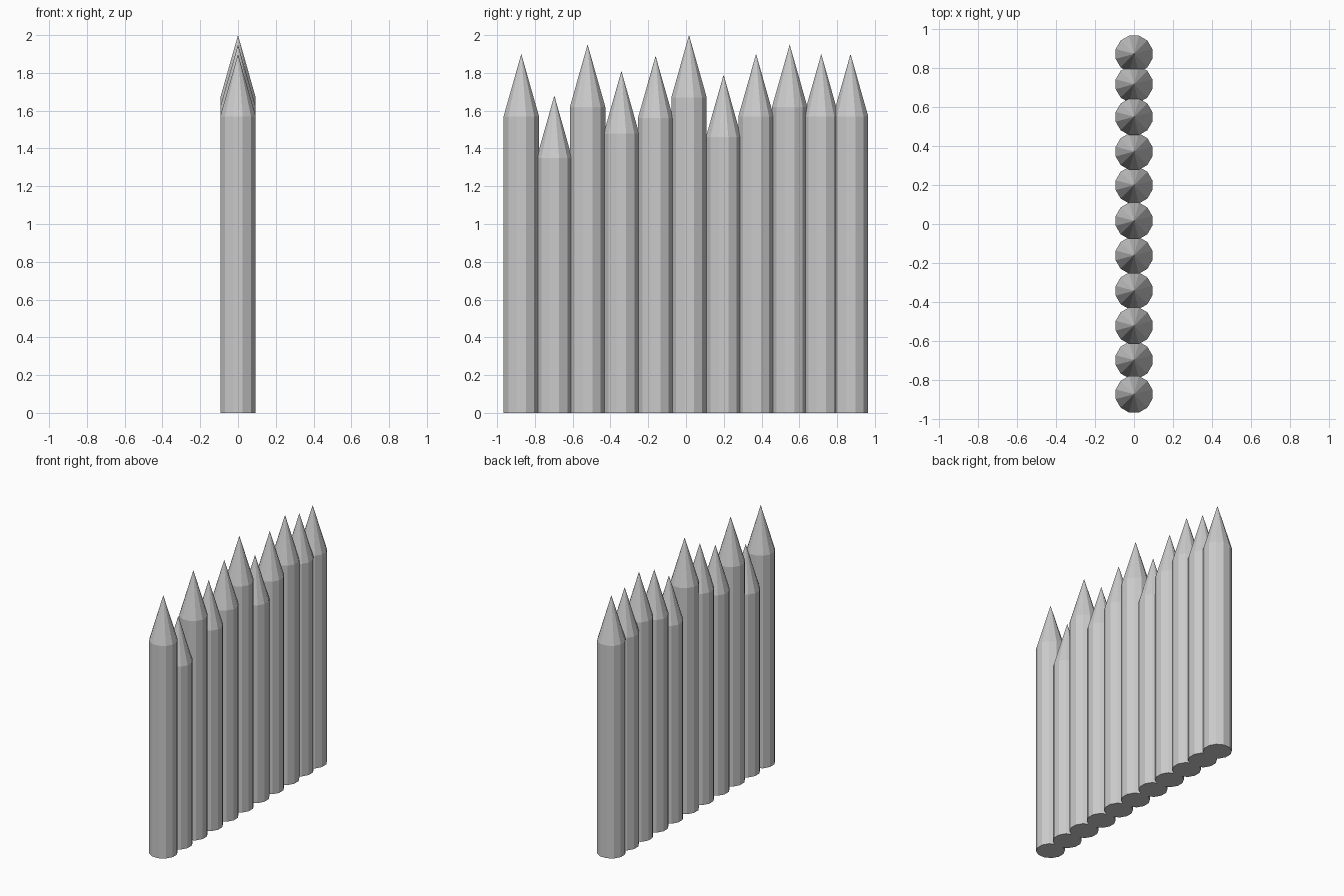
import bpy, bmesh, math

if "Cube" in bpy.data.objects:
    bpy.data.objects.remove(bpy.data.objects["Cube"])

SIDES = 12
RADIUS = 0.097
POINT = 0.33  # height of the sharpened tip

# (y position, total height) of each stake
STAKES = [(-0.872, 1.90), (-0.697, 1.68), (-0.521, 1.95), (-0.342, 1.81),
          (-0.161, 1.89), (0.016, 2.00), (0.199, 1.79), (0.371, 1.90),
          (0.549, 1.95), (0.716, 1.90), (0.871, 1.90)]


def stake(name, y, height):
    """Faceted round post with a sharpened conical end."""
    bm = bmesh.new()
    ring = []
    for i in range(SIDES):
        a = 2 * math.pi * (i + 0.5) / SIDES
        ring.append((RADIUS * math.cos(a), RADIUS * math.sin(a)))
    low = [bm.verts.new((px, py, 0)) for px, py in ring]
    high = [bm.verts.new((px, py, height - POINT)) for px, py in ring]
    tip = bm.verts.new((0, 0, height))
    bm.faces.new(low[::-1])
    for i in range(SIDES):
        j = (i + 1) % SIDES
        bm.faces.new((low[i], low[j], high[j], high[i]))
        bm.faces.new((high[i], high[j], tip))
    mesh = bpy.data.meshes.new(name)
    bm.to_mesh(mesh)
    bm.free()
    obj = bpy.data.objects.new(name, mesh)
    obj.location.y = y
    bpy.context.collection.objects.link(obj)


# Row of stakes forming the palisade wall
for n, (y, h) in enumerate(STAKES, 1):
    stake(f"palisade_stake_{n:02d}", y, h)
